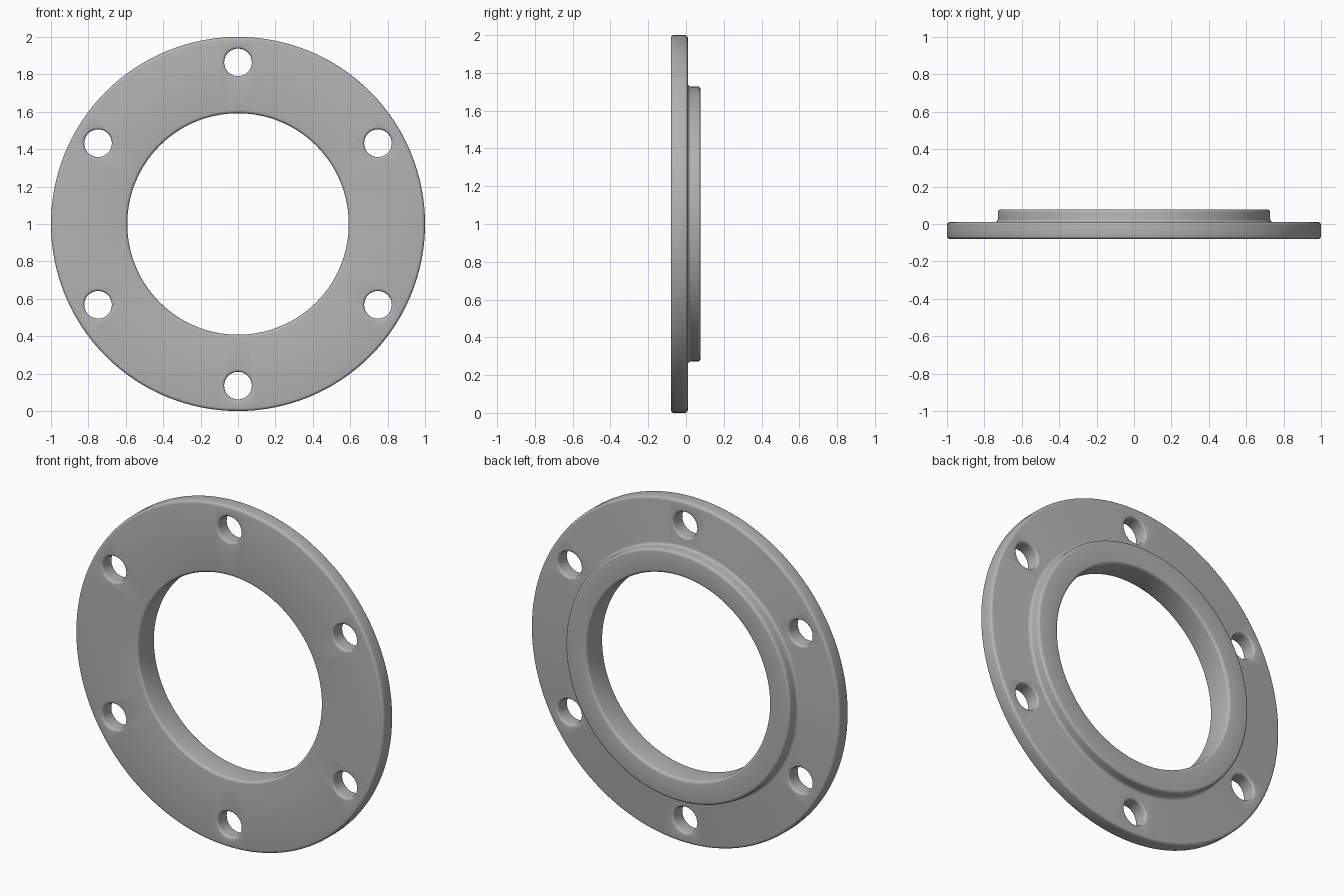
import bpy, math

if "Cube" in bpy.data.objects:
    bpy.data.objects.remove(bpy.data.objects["Cube"])

THICK_FRONT, STEP, BACK = -0.08, 0.01, 0.078
OUTER, HUB, BORE = 1.0, 0.728, 0.592
HOLE, BOLT_CIRCLE = 0.074, 0.864


def arc(cx, cy, r, a0, a1, n=4):
    """Points of a rounded corner, angles in degrees."""
    return [(cx + r * math.cos(math.radians(a0 + (a1 - a0) * i / n)),
             cy + r * math.sin(math.radians(a0 + (a1 - a0) * i / n))) for i in range(n + 1)]


def lathe(name, profile, steps, centre):
    """Spin a closed (radius, y) profile around the y axis."""
    n = len(profile)
    verts, faces = [], []
    for s in range(steps):
        a = 2 * math.pi * s / steps
        verts += [(centre[0] + r * math.cos(a), y, centre[1] + r * math.sin(a)) for r, y in profile]
        t = (s + 1) % steps
        faces += [(s * n + i, s * n + (i + 1) % n, t * n + (i + 1) % n, t * n + i) for i in range(n)]
    mesh = bpy.data.meshes.new(name)
    mesh.from_pydata(verts, [], faces)
    obj = bpy.data.objects.new(name, mesh)
    bpy.context.collection.objects.link(obj)
    return obj


def fix_normals(obj, caps=False):
    import bmesh
    bm = bmesh.new()
    bm.from_mesh(obj.data)
    if caps:
        bmesh.ops.holes_fill(bm, edges=[e for e in bm.edges if e.is_boundary], sides=0)
    bmesh.ops.recalc_face_normals(bm, faces=bm.faces)
    bm.to_mesh(obj.data)
    bm.free()


# Flange ring with raised hub and rounded edges
e = 0.016
profile = (arc(BORE + e, THICK_FRONT + e, e, 180, 270)
           + arc(OUTER - e, THICK_FRONT + e, e, -90, 0)
           + arc(OUTER - e, STEP - e, e, 0, 90)
           + arc(HUB + e, STEP + e, e, 270, 180)
           + arc(HUB - e, BACK - e, e, 0, 90)
           + arc(BORE + e, BACK - e, e, 90, 180))
flange = lathe("flange", profile, 128, (0, 1))
fix_normals(flange)

# Bolt hole cutters, flared so the hole rims come out rounded
q = 0.013
wall = ([(HOLE + q + 0.005, THICK_FRONT - 0.02), (HOLE + q + 0.005, THICK_FRONT - 0.001)]
        + arc(HOLE + q, THICK_FRONT + q, q, 260, 180)
        + arc(HOLE + q, STEP - q, q, 180, 100)
        + [(HOLE + q + 0.005, STEP + 0.001), (HOLE + q + 0.005, STEP + 0.02)])
for k in range(6):
    a = math.radians(90 + 60 * k)
    cutter = lathe("hole_cutter", wall, 32,
                   (BOLT_CIRCLE * math.cos(a), 1 + BOLT_CIRCLE * math.sin(a)))
    # Drop the faces joining the profile ends, then cap both ends
    mesh, n = cutter.data, len(wall)
    verts = [v.co[:] for v in mesh.vertices]
    faces = [tuple(p.vertices) for i, p in enumerate(mesh.polygons) if i % n != n - 1]
    mesh.clear_geometry()
    mesh.from_pydata(verts, [], faces)
    fix_normals(cutter, caps=True)
    cutter.hide_render = True
    mod = flange.modifiers.new("bolt_hole", 'BOOLEAN')
    mod.object, mod.operation, mod.solver = cutter, 'DIFFERENCE', 'EXACT'
    bpy.context.view_layer.objects.active = flange
    flange.select_set(True)
    bpy.ops.object.modifier_apply(modifier=mod.name)
    bpy.data.objects.remove(cutter)

# Plain grey metal
grey = bpy.data.materials.new("grey_metal")
grey.diffuse_color = (0.45, 0.45, 0.45, 1)
grey.use_nodes = True
grey.node_tree.nodes["Principled BSDF"].inputs["Base Color"].default_value = grey.diffuse_color
flange.data.materials.clear()
flange.data.materials.append(grey)
bpy.ops.object.shade_smooth_by_angle(angle=math.radians(35))
